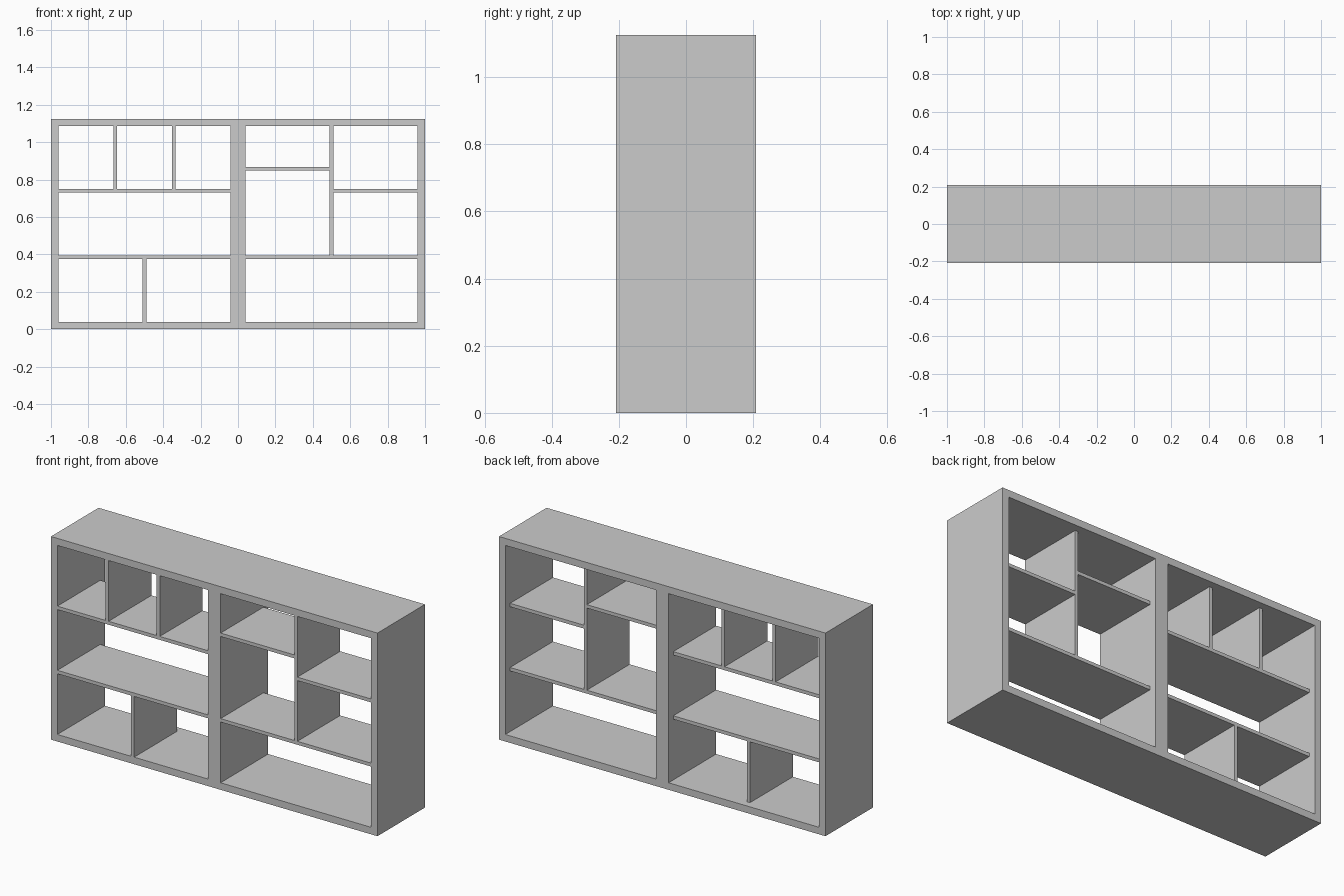
import bpy, bmesh

if "Cube" in bpy.data.objects:
    bpy.data.objects.remove(bpy.data.objects["Cube"])

H, D = 1.125, 0.208          # height, half depth
F, T = 0.039, 0.019          # frame and shelf board thickness
BACK = D - 0.041             # inner boards stop short of the back
ROW = (H - 2 * F - 2 * T) / 3
LOW, MID = F + ROW, F + 2 * ROW + T   # undersides of the two shelf levels
TOP = H - F


def finish(name, bm):
    bmesh.ops.recalc_face_normals(bm, faces=bm.faces)
    me = bpy.data.meshes.new(name)
    bm.to_mesh(me)
    bm.free()
    ob = bpy.data.objects.new(name, me)
    bpy.context.collection.objects.link(ob)


def board(name, x0, x1, z0, z1):
    bm = bmesh.new()
    bmesh.ops.create_cube(bm, size=1)
    for v in bm.verts:
        v.co = (x0 + (v.co.x + 0.5) * (x1 - x0),
                -D + (v.co.y + 0.5) * (BACK + D),
                z0 + (v.co.z + 0.5) * (z1 - z0))
    finish(name, bm)


# Outer frame with central upright: grid with two open bays, extruded in depth
xs = [-1, -1 + F, -F, F, 1 - F, 1]
zs = [0, F, TOP, H]
bm = bmesh.new()
grid = [[bm.verts.new((x, -D, z)) for z in zs] for x in xs]
for i in range(5):
    for k in range(3):
        if k == 1 and i in (1, 3):
            continue
        bm.faces.new((grid[i][k], grid[i + 1][k],
                      grid[i + 1][k + 1], grid[i][k + 1]))
ext = bmesh.ops.extrude_face_region(bm, geom=bm.faces[:], use_keep_orig=True)
moved = [g for g in ext["geom"] if isinstance(g, bmesh.types.BMVert)]
bmesh.ops.translate(bm, verts=moved, vec=(0, 2 * D, 0))
finish("outer_frame", bm)

# Left bay: two full shelves, two upper dividers, one lower divider
L0, L1 = -1 + F, -F
board("left_lower_shelf", L0, L1, LOW, LOW + T)
board("left_upper_shelf", L0, L1, MID, MID + T)
cell = (L1 - L0 - 2 * T) / 3
for i in range(2):
    x = L0 + cell + i * (cell + T)
    board(f"left_upper_divider_{i + 1}", x, x + T, MID + T, TOP)
board("left_lower_divider", -0.5 - T / 2, -0.5 + T / 2, F, LOW)

# Right bay: one full shelf, tall divider, two half shelves
R0, R1 = F, 1 - F
board("right_lower_shelf", R0, R1, LOW, LOW + T)
board("right_tall_divider", 0.5 - T / 2, 0.5 + T / 2, LOW + T, TOP)
board("right_inner_half_shelf", R0, 0.5 - T / 2, 0.849, 0.849 + T)
board("right_outer_half_shelf", 0.5 + T / 2, R1, MID, MID + T)
